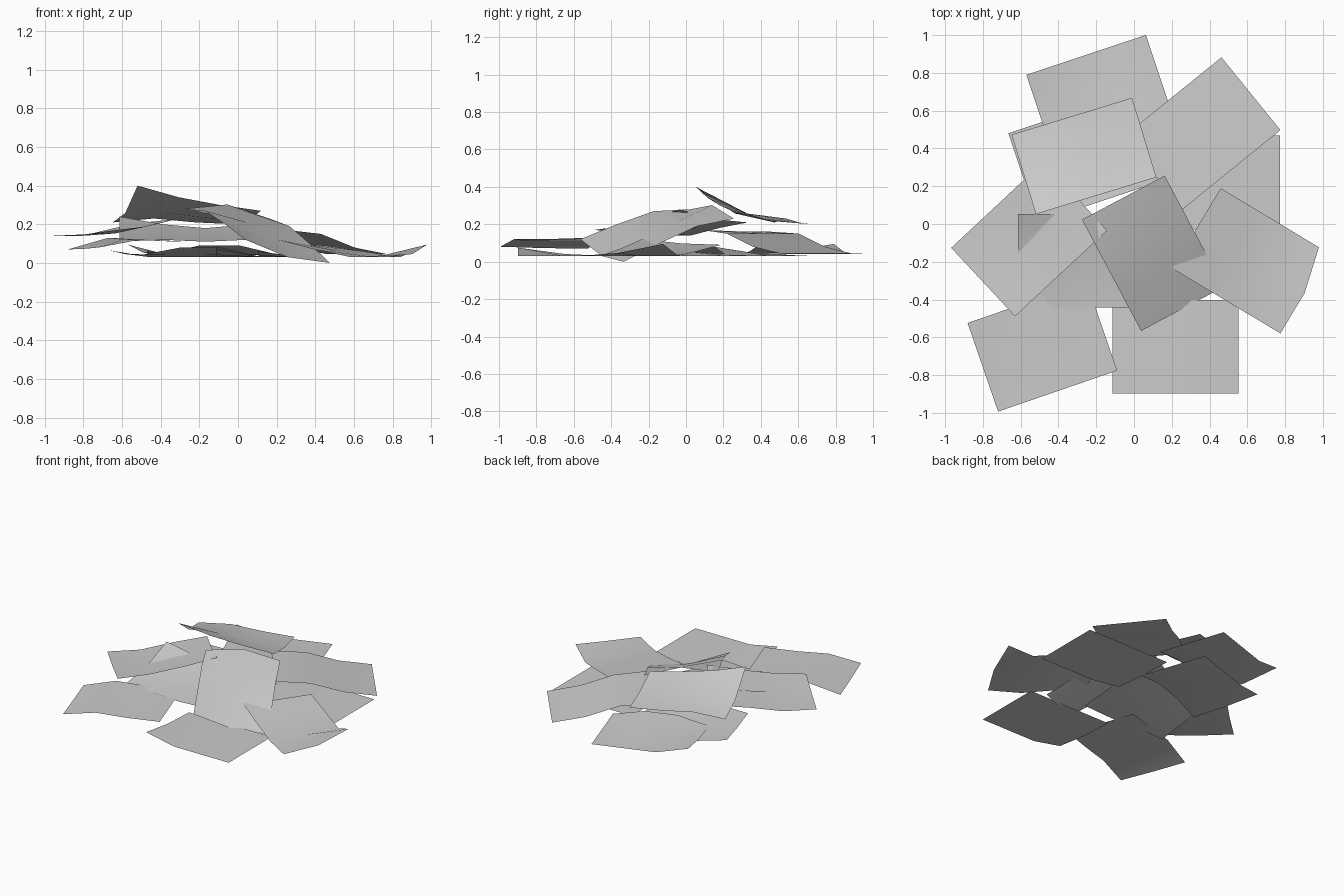
import bpy
import math
from mathutils import Matrix, Vector

default_cube = bpy.data.objects.get("Cube")
if default_cube:
    bpy.data.objects.remove(default_cube, do_unlink=True)

# One plain paper colour for every sheet
paper = bpy.data.materials.new("paper_grey")
paper.use_nodes = True
paper_colour = (0.6, 0.6, 0.6, 1.0)
paper.diffuse_color = paper_colour
paper.node_tree.nodes["Principled BSDF"].inputs["Base Color"].default_value = paper_colour

LENGTH, WIDTH = 0.667, 0.496
FLAT = (3, 3, 3, 3)


def sheet(name, centre, turn, near=FLAT, far=FLAT, width=WIDTH, bow=0, pinch=0):
    """Bent sheet; near and far are edge heights in hundredths,
    bow lifts the middle of the first edge, pinch pulls in the last corner."""
    columns = len(near)
    spin = Matrix.Rotation(math.radians(turn), 3, "Z")
    middle = []
    for a, b in zip(near, far):
        middle.append((a + b) / 4 + min(a, b) / 2)
    middle[0] += bow
    verts, faces = [], []
    for row, heights in enumerate((near, middle, far)):
        for column, height in enumerate(heights):
            along = (column / (columns - 1) - 0.5) * LENGTH
            across = (row / 2 - 0.5) * width
            point = spin @ Vector((along, across, 0))
            verts.append(point + Vector((centre[0], centre[1], height / 100)))
    verts[-1] -= spin @ Vector((pinch, 0, 0))
    for row in range(2):
        for column in range(columns - 1):
            first = row * columns + column
            above = first + columns
            faces.append((first, first + 1, above + 1, above))
    mesh = bpy.data.meshes.new(name)
    mesh.from_pydata(verts, [], faces)
    mesh.materials.append(paper)
    mesh.shade_smooth()
    mesh.update()
    bpy.context.collection.objects.link(bpy.data.objects.new(name, mesh))


# Bottom layer, lying flat with curled corners
sheet("front_sheet", centre=(0.22, -0.65), turn=0, near=(7.5, 3, 3, 3))
sheet("right_back_under_sheet", centre=(0.44, 0.22), turn=0, near=(6, 3, 3, 3))
sheet("left_back_under_sheet", centre=(-0.27, 0.35), turn=18.4,
      near=(4, 8, 8, 3), far=(6.5, 3, 3, 3))
sheet("back_sheet", centre=(-0.175, 0.66), turn=18.4,
      near=(4, 9, 9, 4), far=(9.5, 4, 4, 4))

# Middle layer, resting on the sheets below
sheet("front_left_sheet", centre=(-0.485, -0.65), turn=19,
      near=(8, 12, 11, 11), far=(7, 13, 12, 11))
sheet("middle_sheet", centre=(-0.28, -0.195), turn=0,
      near=(11, 12, 11, 12), far=(24, 20, 18, 20))
sheet("back_right_sheet", centre=(0.36, 0.48), turn=39,
      near=(17, 15, 8, 4.5), far=(16, 15, 8, 4.5))
sheet("right_sheet", centre=(0.617, -0.195), turn=-31,
      near=(12, 7, 3, 3), far=(9, 6, 3, 9.5), pinch=0.06)
sheet("left_sheet", centre=(-0.555, -0.08), turn=43,
      near=(17, 19, 23, 28), far=(14, 14, 18, 21))

# Top layer, tilted steeply
sheet("top_left_sheet", centre=(-0.265, 0.36), turn=17, width=0.44,
      near=(40, 34, 30, 27), far=(21, 23, 21, 20))
sheet("top_centre_sheet", centre=(0.1, -0.155), turn=-62,
      near=(28, 27, 20, 12), far=(23, 19, 10, 0), bow=6)
